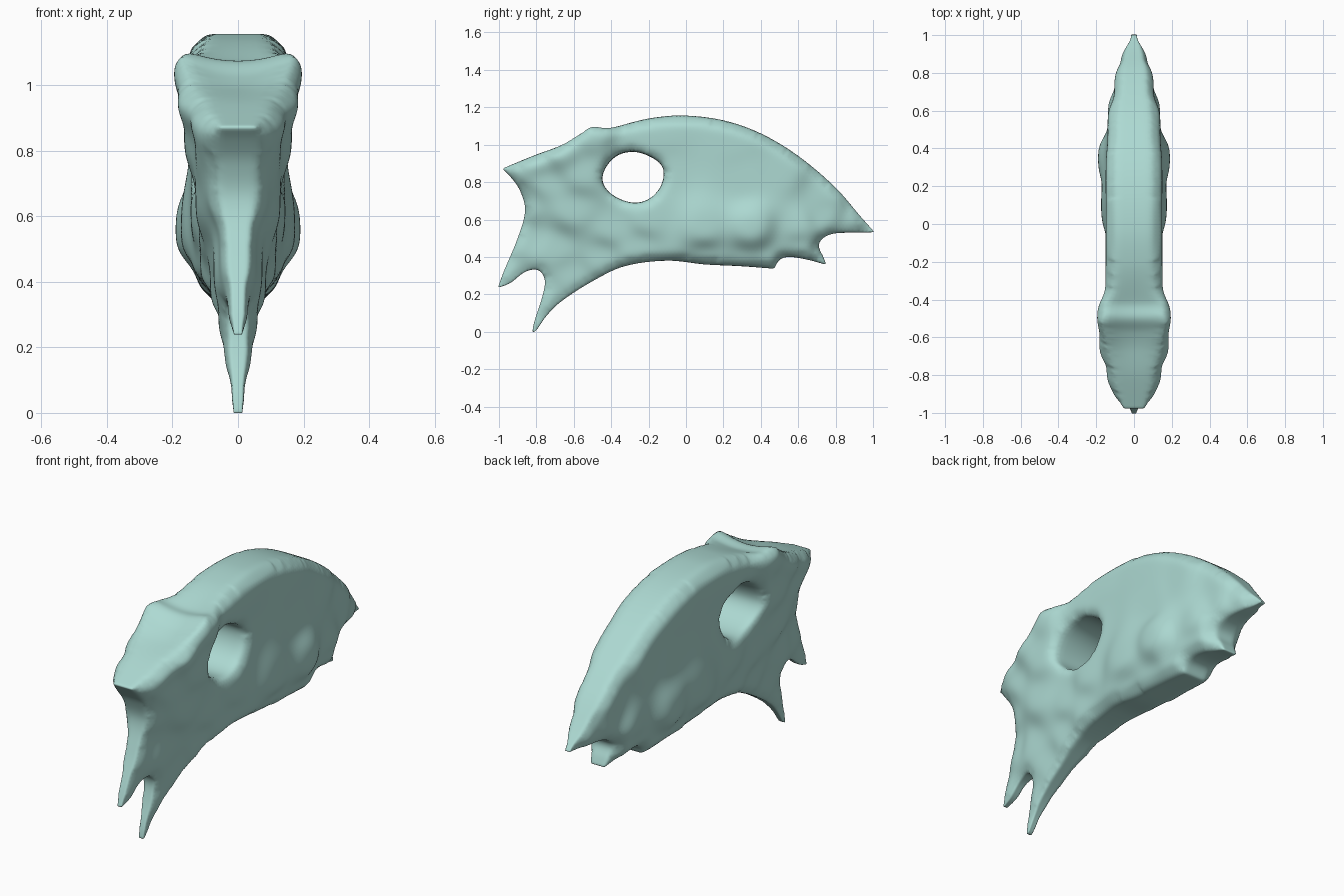
import bpy, bmesh, math
from mathutils import Vector, kdtree
from mathutils.geometry import delaunay_2d_cdt

if "Cube" in bpy.data.objects:
    bpy.data.objects.remove(bpy.data.objects["Cube"])

STEP = 0.02

# Side outline (y, z): smooth runs that meet at the pointed tips
RUNS = [
    [(-.982, .872), (-.82, .94), (-.67, 1.0), (-.57, 1.06), (-.5, 1.102), (-.42, 1.092), (-.2, 1.14),
     (-.02, 1.156), (.2, 1.13), (.4, 1.06), (.6, .94), (.8, .77), (.93, .62), (1.008, .532)],
    [(1.008, .532), (.9, .53), (.78, .523), (.72, .49), (.71, .45), (.73, .41), (.75, .358)],
    [(.75, .358), (.65, .385), (.55, .40), (.5, .385), (.472, .337)],
    [(.472, .337), (.3, .35), (.1, .36), (-.1, .38), (-.33, .35), (-.5, .27), (-.67, .16),
     (-.75, .08), (-.805, .002), (-.822, -.005)],
    [(-.822, -.005), (-.812, .05), (-.765, .2), (-.755, .28), (-.79, .33), (-.86, .32),
     (-.94, .26), (-1.006, .235)],
    [(-1.006, .235), (-.975, .32), (-.9, .5), (-.86, .65), (-.89, .76), (-.94, .83), (-.982, .872)],
]
EYE = [(-.445, .80), (-.43, .88), (-.37, .945), (-.28, .963), (-.19, .935), (-.125, .88),
       (-.13, .79), (-.19, .715), (-.28, .69), (-.39, .73)]

# Half-width samples: y, z, half-width
WIDTH = [
    (-.95, .87, .11), (-.8, .92, .15), (-.67, .97, .19), (-.5, 1.07, .198), (-.55, .85, .165),
    (-.75, .8, .13), (-.86, .7, .09), (-.6, .65, .13), (-.85, .5, .055), (-.7, .45, .075),
    (-.95, .32, .035), (-1, .24, .025), (-.8, .05, .028), (-.74, .2, .045), (-.6, .3, .06),
    (-.45, .4, .085), (-.4, .55, .12), (-.25, .45, .115), (-.2, .6, .145), (-.3, .98, .15),
    (-.1, .85, .14), (-.1, 1.1, .15), (.1, .55, .175), (.1, .38, .12), (.35, .55, .192),
    (.45, .37, .12), (.3, .36, .12), (.3, .8, .145), (.25, 1.05, .15), (.5, .85, .14),
    (.6, .55, .14), (.6, .45, .115), (.73, .4, .08), (.75, .62, .10), (.75, .75, .105),
    (.88, .6, .07), (.98, .54, .03),
]


def spline(pts, closed=False):
    """Evenly sampled Catmull-Rom curve, without its last point."""
    p = [Vector(a) for a in pts]
    n = len(p)
    if closed:
        get = lambda i: p[i % n]
    else:
        get = lambda i: p[max(0, min(n - 1, i))]
    out = []
    for i in range(n if closed else n - 1):
        a, b, c, d = get(i - 1), get(i), get(i + 1), get(i + 2)
        length = (c - b).length
        # chord-limited tangents keep uneven spacing from overshooting
        m0 = (c - a).normalized() * length
        m1 = (d - b).normalized() * length
        k = max(1, round(length / STEP))
        for j in range(k):
            t = j / k
            out.append(b * (2*t**3 - 3*t*t + 1) + m0 * (t**3 - 2*t*t + t)
                       + c * (3*t*t - 2*t**3) + m1 * (t**3 - t*t))
    return out


def inside(q, poly):
    hit = False
    for i, a in enumerate(poly):
        b = poly[i - 1]
        if (a.y > q.y) != (b.y > q.y) and q.x < (b.x - a.x) * (q.y - a.y) / (b.y - a.y) + a.x:
            hit = not hit
    return hit


def tree(pts):
    kd = kdtree.KDTree(len(pts))
    for i, a in enumerate(pts):
        kd.insert((a.x, a.y, 0), i)
    kd.balance()
    return lambda q: kd.find((q.x, q.y, 0))[2]


outline = [q for run in RUNS for q in spline(run)]
hole = spline(EYE, True)
rim_dist, eye_dist = tree(outline), tree(hole)


def round_edge(d, r, base):
    s = min(1, d / r)
    return base + (1 - base) * math.sqrt(1 - (1 - s) ** 2)


def brow(q):
    return math.exp(-((q.x + .54) ** 2 + (q.y - 1.08) ** 2) / .025)


def half_width(q):
    total = weight = 0
    for y, z, w in WIDTH:
        k = 1 / ((q.x - y) ** 2 + (q.y - z) ** 2 + .003) ** 2
        total += k * w
        weight += k
    w = total / weight
    w *= round_edge(rim_dist(q), .07, .55 + .3 * brow(q))
    return w * round_edge(eye_dist(q), .06, .82)


# Fill the side outline with an even triangle grid
points = outline + hole
no, nh = len(outline), len(hole)
edges = [(i, (i + 1) % no) for i in range(no)]
edges += [(no + i, no + (i + 1) % nh) for i in range(nh)]
row = 0
z = 0.0
while z < 1.2:
    for i in range(-51, 52):
        q = Vector((i * STEP + (row % 2) * STEP / 2, z))
        if (inside(q, outline) and not inside(q, hole)
                and rim_dist(q) > .013 and eye_dist(q) > .013):
            points.append(q)
    row += 1
    z += STEP * .87
verts, _, tris, *_ = delaunay_2d_cdt(points, edges, [], 0, 1e-6)
tris = [t for t in tris
        for c in [sum((verts[i] for i in t), Vector((0, 0))) / len(t)]
        if inside(c, outline) and not inside(c, hole)]

# Two mirrored cheeks joined by a wall along the outline and the eye opening
bm = bmesh.new()
used = {i for t in tris for i in t}
width = {i: half_width(verts[i]) for i in used}
side = {s: {i: bm.verts.new((s * width[i], verts[i].x, verts[i].y)) for i in used} for s in (1, -1)}
count = {}
for t in tris:
    bm.faces.new([side[1][i] for i in t])
    bm.faces.new([side[-1][i] for i in reversed(t)])
    for a, b in zip(t, t[1:] + t[:1]):
        key = (min(a, b), max(a, b))
        count[key] = count.get(key, 0) + 1

columns = {}


def column(i):
    if i not in columns:
        q = verts[i]
        mid = []
        for t in (.6, .2, -.2, -.6):
            dip = .035 * (1 - t * t) * brow(q)
            mid.append(bm.verts.new((t * width[i], q.x, q.y - dip)))
        columns[i] = [side[1][i]] + mid + [side[-1][i]]
    return columns[i]


for (a, b), n in count.items():
    if n == 1:
        ca, cb = column(a), column(b)
        for j in range(5):
            bm.faces.new((ca[j], cb[j], cb[j + 1], ca[j + 1]))

# Soften the surface without moving the side silhouette
inner = [v for v in bm.verts if abs(v.co.x) > .001]
for _ in range(3):
    bmesh.ops.smooth_vert(bm, verts=inner, factor=.4, use_axis_x=True)
bmesh.ops.recalc_face_normals(bm, faces=bm.faces)
for f in bm.faces:
    f.smooth = True
mesh = bpy.data.meshes.new("skull")
bm.to_mesh(mesh)
bm.free()
skull = bpy.data.objects.new("skull", mesh)
bpy.context.collection.objects.link(skull)
sub = skull.modifiers.new("smooth", 'SUBSURF')
sub.levels = sub.render_levels = 1

# Pale green bone
mat = bpy.data.materials.new("bone")
mat.diffuse_color = (.42, .70, .65, 1)
mat.use_nodes = True
mat.node_tree.nodes["Principled BSDF"].inputs["Base Color"].default_value = mat.diffuse_color
mesh.materials.append(mat)
